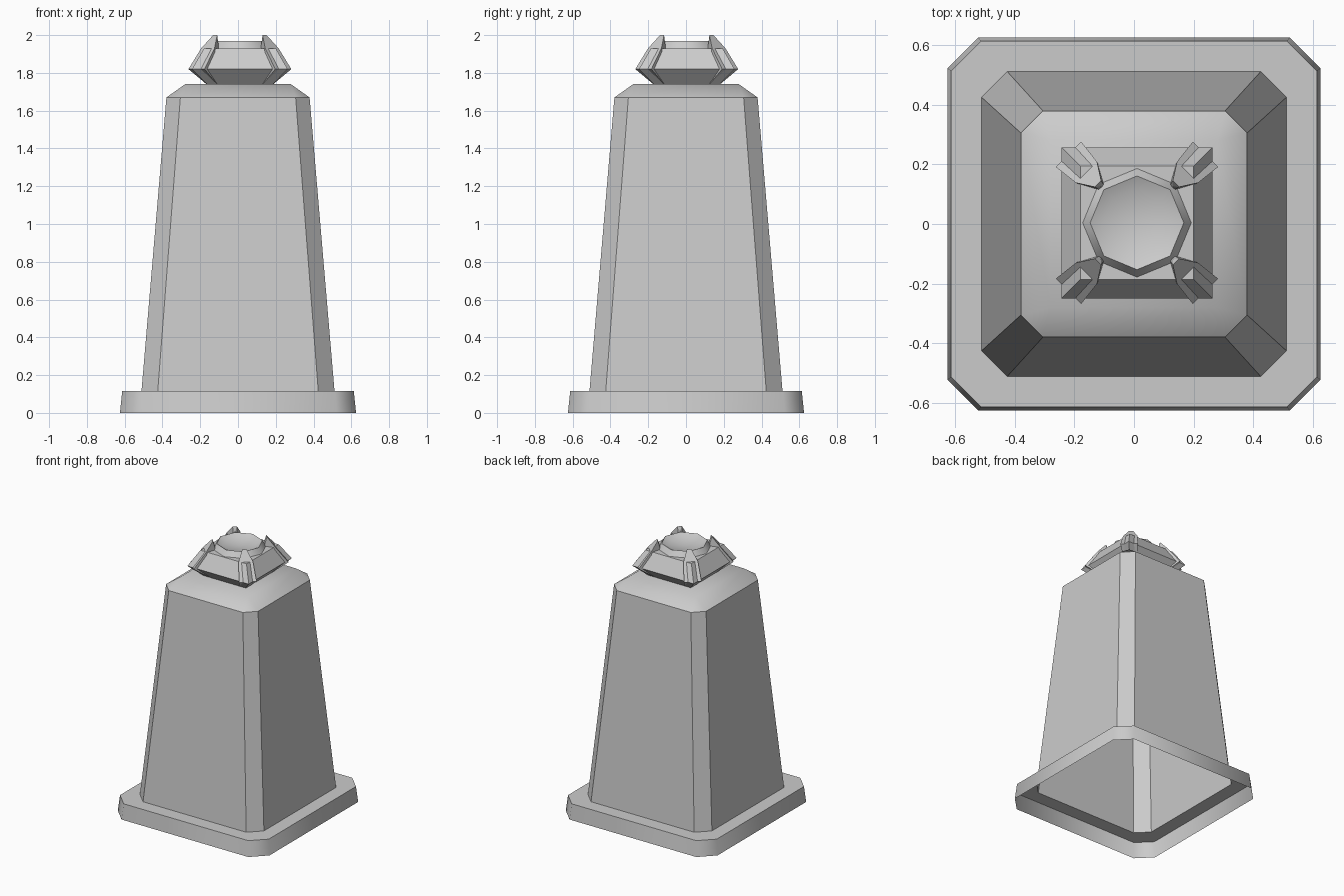
import bpy, bmesh, math
from mathutils import Vector

if "Cube" in bpy.data.objects:
    bpy.data.objects.remove(bpy.data.objects["Cube"])

stone = bpy.data.materials.new("grey_stone")
stone.use_nodes = True
stone.diffuse_color = (0.6, 0.6, 0.6, 1)
stone.node_tree.nodes["Principled BSDF"].inputs["Base Color"].default_value = (0.6, 0.6, 0.6, 1)

HEAD = Vector((0.01, 0.004, 0))  # centre of the ornament on top


def finish(name, bm, smooth=None, offset=(0, 0, 0)):
    mesh = bpy.data.meshes.new(name)
    bm.to_mesh(mesh)
    bm.free()
    mesh.materials.append(stone)
    obj = bpy.data.objects.new(name, mesh)
    obj.location = offset
    bpy.context.collection.objects.link(obj)
    if smooth:
        bpy.ops.object.select_all(action='DESELECT')
        obj.select_set(True)
        bpy.context.view_layer.objects.active = obj
        bpy.ops.object.shade_smooth_by_angle(angle=math.radians(smooth))
    return obj


def clipped_square(half, flat, z):
    """Counter-clockwise square with clipped corners."""
    quarter = [Vector((half, -flat, z)), Vector((half, flat, z))]
    turned = []
    for _ in range(4):
        turned += quarter
        quarter = [Vector((-p.y, p.x, z)) for p in quarter]
    return turned


def octagon(radius, z):
    return [Vector((radius * math.cos(i * math.pi / 4), radius * math.sin(i * math.pi / 4), z))
            for i in range(8)]


def loft(rings, cap_bottom=False, cap_top=False):
    bm = bmesh.new()
    loops = [[bm.verts.new(p) for p in ring] for ring in rings]
    for low, high in zip(loops, loops[1:]):
        n = len(low)
        for i in range(n):
            j = (i + 1) % n
            bm.faces.new((low[i], low[j], high[j], high[i]))
    if cap_bottom:
        bm.faces.new(loops[0][::-1])
    if cap_top:
        bm.faces.new(loops[-1])
    bmesh.ops.remove_doubles(bm, verts=bm.verts, dist=0.0005)
    return bm


# Plinth: open underneath, with a ledge running in to the shaft
finish("plinth", loft([clipped_square(0.625, 0.522, 0),
                       clipped_square(0.613, 0.513, 0.115),
                       clipped_square(0.511, 0.425, 0.115)]), smooth=50)

# Tapered hollow shaft
finish("shaft", loft([clipped_square(0.511, 0.425, 0.115),
                      clipped_square(0.379, 0.305, 1.67)]))

# Sloping cap that closes the shaft
finish("cap", loft([clipped_square(0.379, 0.305, 1.67),
                    clipped_square(0.28, 0.28, 1.74)], cap_top=True), smooth=50)

# Square head block, widest a little above its foot
finish("head_block", loft([clipped_square(0.175, 0.175, 1.74),
                           clipped_square(0.253, 0.253, 1.82),
                           clipped_square(0.19, 0.19, 1.93)],
                          cap_bottom=True, cap_top=True), offset=HEAD)

# Eight-sided dish with a sunken centre
finish("dish", loft([octagon(0.182, 1.93), octagon(0.157, 1.97),
                     octagon(0.115, 1.95), octagon(0.0001, 1.94)]),
       smooth=50, offset=HEAD)

# Four corner claws: (radial distance, half width, height)
outer = [(0.21, 0.04, 1.74), (0.325, 0.06, 1.82), (0.24, 0.05, 1.93), (0.185, 0.015, 2.0)]
inner = [(0.12, 0, 1.74), (0.172, 0, 1.93), (0.172, 0, 1.97)]
for k, side in enumerate(("back_left", "back_right", "front_right", "front_left")):
    a = math.pi / 4 + k * math.pi / 2
    out = Vector((math.cos(a), math.sin(a), 0))
    across = Vector((-out.y, out.x, 0))
    bm = bmesh.new()
    for r, w, z in outer + inner:
        for s in ((-1, 1) if w else (0,)):
            bm.verts.new(out * r + across * (s * w) + Vector((0, 0, z)))
    hull = bmesh.ops.convex_hull(bm, input=bm.verts)
    loose = [v for v in bm.verts if not v.link_faces]
    bmesh.ops.delete(bm, geom=loose, context='VERTS')
    bmesh.ops.dissolve_limit(bm, angle_limit=math.radians(2), verts=bm.verts, edges=bm.edges)
    bmesh.ops.recalc_face_normals(bm, faces=bm.faces)
    finish("claw_" + side, bm, offset=HEAD)
